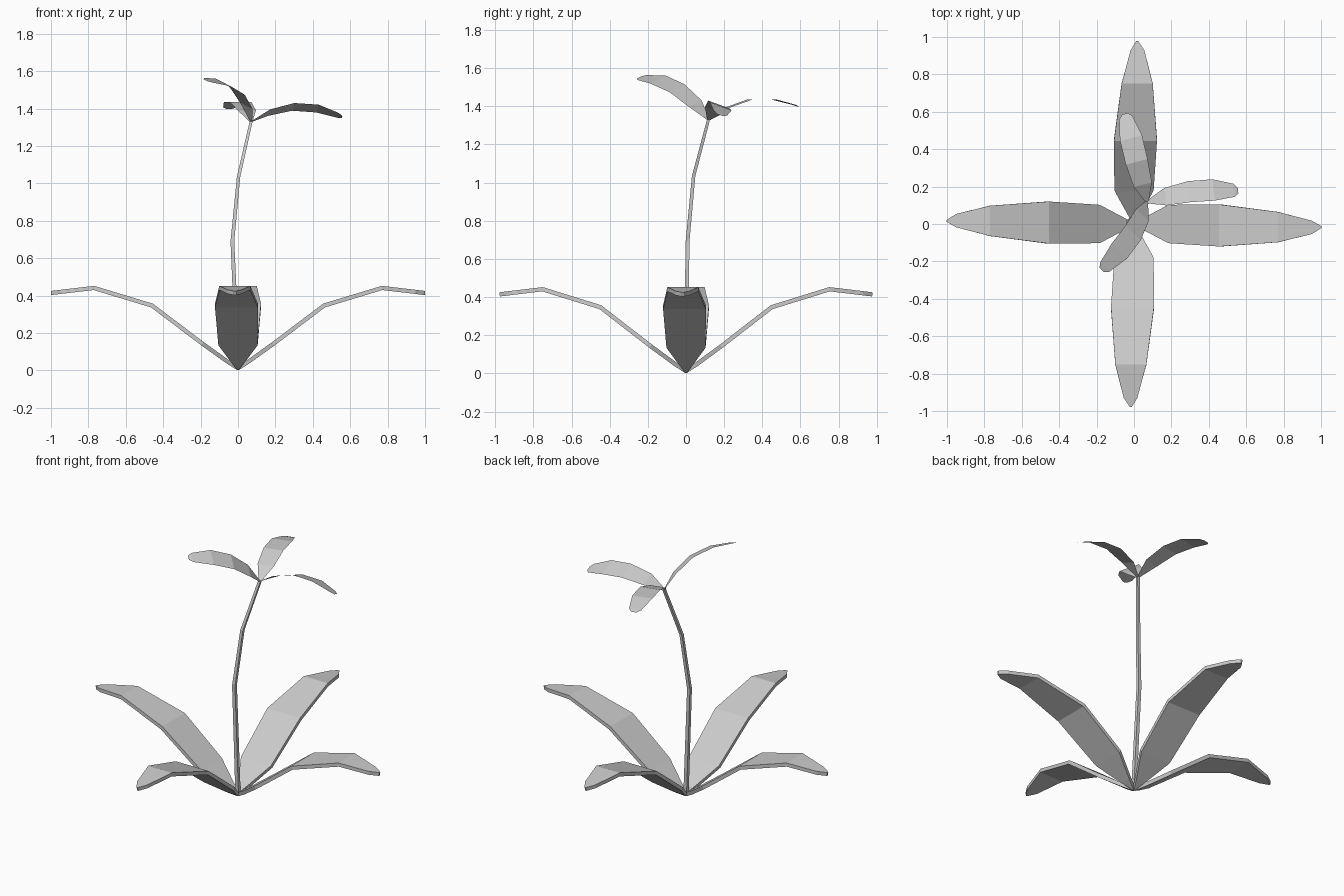
import bpy, bmesh
from math import radians
from mathutils import Matrix, Vector

if "Cube" in bpy.data.objects:
    bpy.data.objects.remove(bpy.data.objects["Cube"], do_unlink=True)

GREY = (0.6, 0.6, 0.6, 1)
mat = bpy.data.materials.new("plain grey")
mat.use_nodes = True
mat.diffuse_color = GREY
bsdf = mat.node_tree.nodes["Principled BSDF"]
bsdf.inputs["Base Color"].default_value = GREY
bsdf.inputs["Roughness"].default_value = 0.9


def finish(name, bm):
    """Turn a bmesh into a flat shaded object."""
    mesh = bpy.data.meshes.new(name)
    bm.to_mesh(mesh)
    bm.free()
    mesh.materials.append(mat)
    obj = bpy.data.objects.new(name, mesh)
    bpy.context.scene.collection.objects.link(obj)
    return obj


def leaf(name, rows, matrix, thickness=0):
    """Bent blade along +x; each row is (distance, height, left, right)."""
    bm = bmesh.new()
    pairs = [(bm.verts.new((d, left, z)), bm.verts.new((d, -right, z)))
             for d, z, left, right in rows]
    for (l0, r0), (l1, r1) in zip(pairs, pairs[1:]):
        bm.faces.new((l0, r0, r1, l1))
    bm.transform(matrix)
    obj = finish(name, bm)
    if thickness:
        solid = obj.modifiers.new("thickness", "SOLIDIFY")
        solid.thickness = thickness
        solid.offset = 0
        solid.use_even_offset = True


# Four long ground leaves
GROUND = [(0, .012, .004, .004), (.06, .05, .035, .035), (.19, .143, .105, .105),
          (.46, .347, .107, .123), (.77, .441, .066, .1), (.95, .42, .018, .055),
          (1, .414, -.012, .022)]
for i, side in enumerate(("left", "back", "right", "front")):
    size = Matrix.Diagonal((1, 0.977, 1, 1))
    turn = Matrix.Rotation(radians(90 * i), 4, 'Z')
    leaf("ground_leaf_" + side, GROUND, size @ turn, 0.022)

# Bent square stem
PATH = [(0, 0, .012), (-.03, .008, .69), (.003, .04, 1.035), (.07, .118, 1.33)]
bm = bmesh.new()
rings = []
for i, point in enumerate(PATH):
    half = 0.011 - 0.001 * i
    rings.append([bm.verts.new(Vector(point) + Vector((sx * half, sy * half, 0)))
                  for sx, sy in ((-1, -1), (1, -1), (1, 1), (-1, 1))])
for low, high in zip(rings, rings[1:]):
    for k in range(4):
        n = (k + 1) % 4
        bm.faces.new((low[k], low[n], high[n], high[k]))
bm.faces.new(rings[0][::-1])
bm.faces.new(rings[-1])
finish("stem", bm)

# Three thin leaves at the top of the stem: yaw, pitch, roll in degrees
SMALL = [(0, 0, .008, .008), (.1, .052, .05, .05), (.23, .085, .062, .058),
         (.36, .075, .062, .06), (.47, .036, .038, .036), (.49, .026, .016, .016)]
for name, yaw, pitch, roll in (("top_leaf_left", 6, 0, -20),
                               ("top_leaf_back", 104, 5, 0),
                               ("top_leaf_front", 235, 24, -22)):
    matrix = (Matrix.Translation(PATH[-1])
              @ Matrix.Rotation(radians(yaw), 4, 'Z')
              @ Matrix.Rotation(radians(-pitch), 4, 'Y')
              @ Matrix.Rotation(radians(roll), 4, 'X'))
    leaf(name, SMALL, matrix)
